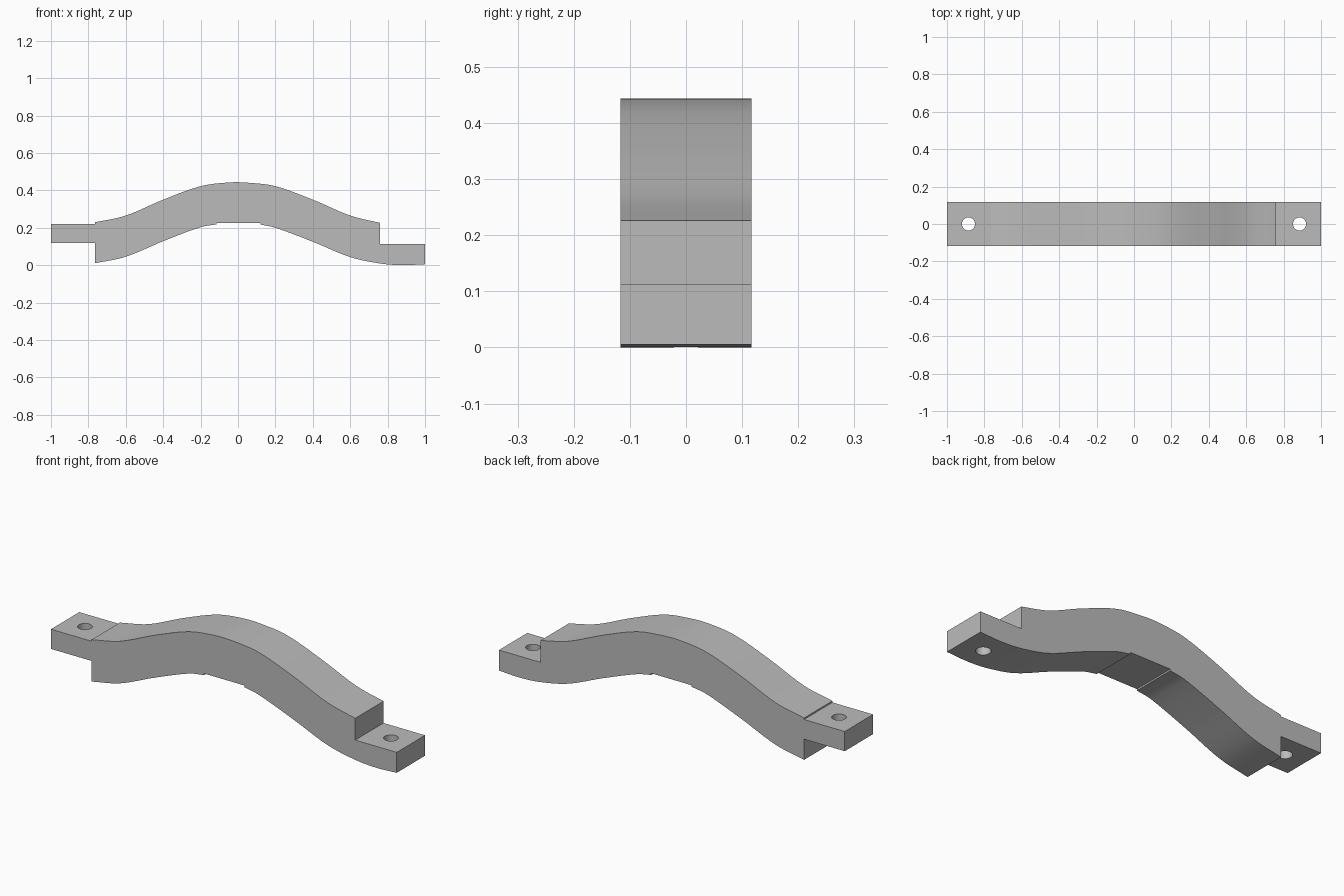
import bpy
import bmesh
import math

cube = bpy.data.objects.get("Cube")
if cube:
    bpy.data.objects.remove(cube, do_unlink=True)

HALF_WIDTH = 0.117
HOLE_X, HOLE_R = 0.885, 0.035

grey = bpy.data.materials.new("plain grey")
grey.use_nodes = True
colour = (0.5, 0.5, 0.5, 1)
grey.diffuse_color = colour
grey.node_tree.nodes["Principled BSDF"].inputs["Base Color"].default_value = colour


def spline(points, steps=6):
    """Smooth curve through the points, as a list of (x, z)."""
    out = []
    for i in range(len(points) - 1):
        (x0, z0), (x1, z1) = points[i], points[i + 1]

        def slope(k):
            a, b = points[max(k - 1, 0)], points[min(k + 1, len(points) - 1)]
            return (b[1] - a[1]) / (b[0] - a[0])
        h = x1 - x0
        for s in range(steps):
            t = s / steps
            z = (z0 * (2*t**3 - 3*t**2 + 1) + z1 * (3*t**2 - 2*t**3)
                 + h * slope(i) * (t**3 - 2*t**2 + t) + h * slope(i + 1) * (t**3 - t**2))
            out.append((x0 + h * t, z))
    return out + [points[-1]]


# Side profile: wavy top, wavy underside with a shallow centre recess, lapped end lugs
top = spline([(-0.765, 0.229), (-0.6, 0.265), (-0.4, 0.35), (-0.2, 0.422), (-0.05, 0.442),
              (0.05, 0.441), (0.2, 0.422), (0.4, 0.35), (0.6, 0.265), (0.76, 0.226)])
under_right = spline([(0.12, 0.217), (0.2, 0.2), (0.4, 0.125), (0.6, 0.043),
                      (0.765, 0.008), (0.885, 0), (1, 0.005)])
under_left = spline([(-0.765, 0.01), (-0.6, 0.045), (-0.4, 0.128), (-0.2, 0.203), (-0.115, 0.218)])
profile = ([(-1, 0.118), (-1, 0.221), (-0.765, 0.221)] + top
           + [(0.76, 0.112), (1, 0.112)] + under_right[::-1]
           + [(0.12, 0.226), (-0.115, 0.226)] + under_left[::-1] + [(-0.765, 0.118)])

# Bar: profile extruded across its width
bm = bmesh.new()
face = bm.faces.new([bm.verts.new((x, -HALF_WIDTH, z)) for x, z in profile])
extruded = bmesh.ops.extrude_face_region(bm, geom=[face])["geom"]
bmesh.ops.translate(bm, vec=(0, 2 * HALF_WIDTH, 0),
                    verts=[g for g in extruded if isinstance(g, bmesh.types.BMVert)])
bmesh.ops.recalc_face_normals(bm, faces=bm.faces)
mesh = bpy.data.meshes.new("curved_bar")
bm.to_mesh(mesh)
bm.free()
mesh.materials.append(grey)
bar = bpy.data.objects.new("curved_bar", mesh)
bpy.context.collection.objects.link(bar)

# Bolt holes through both lugs
for side, x in (("right", -HOLE_X), ("left", HOLE_X)):
    bpy.ops.mesh.primitive_cylinder_add(vertices=32, radius=HOLE_R, depth=1, location=(x, 0, 0.1))
    cutter = bpy.context.object
    cutter.name = side + "_hole_cutter"
    cutter.hide_render = True
    cutter.data.materials.append(grey)
    cut = bar.modifiers.new(side + "_hole", "BOOLEAN")
    cut.operation = "DIFFERENCE"
    cut.solver = "EXACT"
    cut.object = cutter
    bpy.ops.object.select_all(action="DESELECT")
    bar.select_set(True)
    bpy.context.view_layer.objects.active = bar
    bpy.ops.object.modifier_apply(modifier=cut.name)
    bpy.data.objects.remove(cutter, do_unlink=True)

bpy.ops.object.shade_smooth_by_angle(angle=math.radians(30))
